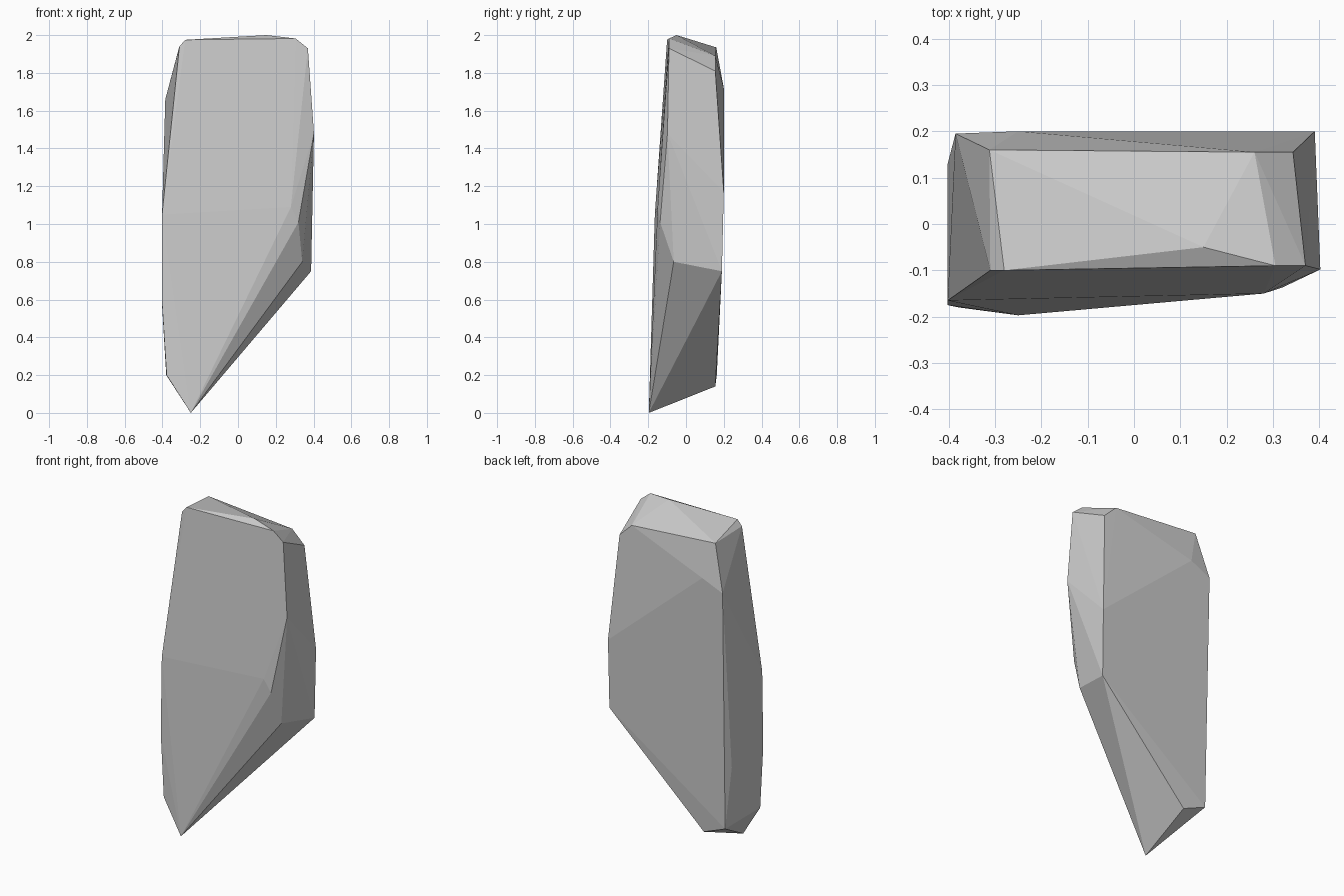
import bpy
import bmesh

# Corners of the stone slab, grouped by side
front = [(-0.25, -0.197, 0.0), (-0.378, -0.18, 0.2), (-0.402, -0.175, 0.58),
         (-0.402, -0.165, 1.05), (0.28, -0.15, 1.09), (0.32, -0.137, 1.01),
         (0.34, -0.065, 0.8), (0.402, -0.098, 1.48)]
top = [(-0.31, -0.1, 1.94), (-0.28, -0.1, 1.975), (0.305, -0.09, 1.982),
       (0.37, -0.09, 1.93), (0.15, -0.05, 2.0), (-0.312, 0.16, 1.935),
       (0.26, 0.155, 1.89), (0.343, 0.155, 1.81)]
back = [(-0.385, 0.195, 1.66), (-0.25, 0.2, 1.72), (0.39, 0.2, 1.17),
        (0.387, 0.19, 0.75), (-0.402, 0.13, 0.57), (-0.38, 0.163, 0.2),
        (-0.23, 0.155, 0.14)]

# Faceted stone wrapped around the corners
bm = bmesh.new()
for p in front + top + back:
    bm.verts.new(p)
hull = bmesh.ops.convex_hull(bm, input=bm.verts[:])
loose = [v for v in bm.verts if not v.link_faces]
bmesh.ops.delete(bm, geom=loose, context='VERTS')
bmesh.ops.recalc_face_normals(bm, faces=bm.faces[:])

mesh = bpy.data.meshes.new("standing_stone")
bm.to_mesh(mesh)
bm.free()
stone = bpy.data.objects.new("standing_stone", mesh)
bpy.context.collection.objects.link(stone)
